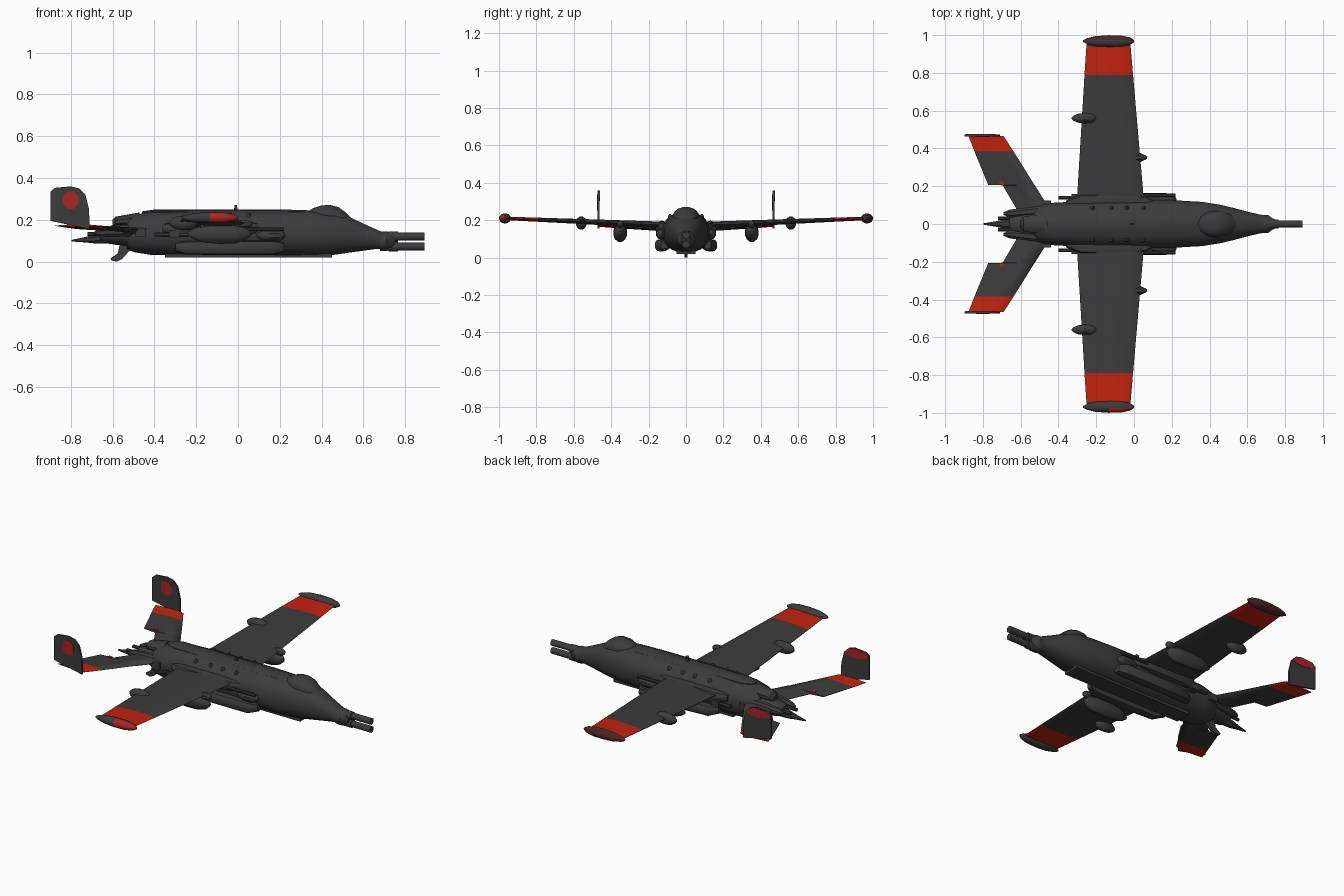
import bpy, bmesh, math
from mathutils import Vector


def material(name, rgb):
    m = bpy.data.materials.new(name)
    m.diffuse_color = (*rgb, 1)
    return m


GREY = material("dark grey", (0.045, 0.045, 0.045))
RED = material("bright red", (0.54, 0.016, 0.005))
DULL = material("dull red", (0.40, 0.018, 0.016))
MAROON = material("maroon", (0.075, 0.016, 0.016))


def finish(name, bm, mats=(GREY,), rule=None, angle=35):
    bmesh.ops.recalc_face_normals(bm, faces=bm.faces[:])
    if rule:
        for f in bm.faces:
            f.material_index = rule(f.calc_center_median())
    me = bpy.data.meshes.new(name)
    bm.to_mesh(me)
    bm.free()
    for m in mats:
        me.materials.append(m)
    me.shade_smooth()
    me.set_sharp_from_angle(angle=math.radians(angle))
    ob = bpy.data.objects.new(name, me)
    bpy.context.collection.objects.link(ob)
    return ob


def skin(name, rings, **kw):
    """Joins matching rings of points and caps both ends."""
    bm = bmesh.new()
    vs = [[bm.verts.new(p) for p in r] for r in rings]
    n = len(vs[0])
    for a, b in zip(vs, vs[1:]):
        for i in range(n):
            j = (i + 1) % n
            bm.faces.new((a[i], a[j], b[j], b[i]))
    bm.faces.new(vs[0])
    bm.faces.new(vs[-1])
    return finish(name, bm, **kw)


def loft(name, secs, n=16, power=1.0, **kw):
    """Rounded body along x; sections are (x, y, z, half width, half height)."""
    def c(v):
        return math.copysign(abs(v) ** power, v)
    rings = [[(x, y + ry * c(math.cos(t)), z + rz * c(math.sin(t)))
              for t in (2 * math.pi * (i + 0.5) / n for i in range(n))]
             for x, y, z, ry, rz in secs]
    return skin(name, rings, **kw)


def pod(name, x0, x1, y, z, ry, rz, n=12, **kw):
    """Streamlined pod with blunt nose at x1."""
    prof = [(0, .15), (.08, .5), (.25, .85), (.5, 1), (.75, .95), (.92, .65), (1, .2)]
    return loft(name, [(x0 + (x1 - x0) * t, y, z, ry * r, rz * r) for t, r in prof], n, **kw)


def tube(name, x0, x1, y, z, r, n=10):
    return loft(name, [(x0, y, z, r, r), (x1, y, z, r, r)], n)


def surface(name, secs, s, **kw):
    """Aerofoil surface; sections are (y, leading x, trailing x, z, thickness)."""
    prof = [(0, 0), (.06, .3), (.25, .5), (.55, .42), (1, .06),
            (1, -.06), (.55, -.42), (.25, -.5), (.06, -.3)]
    rings = [[(le + (te - le) * u, s * y, z + t * w) for u, w in prof]
             for y, le, te, z, t in secs]
    return skin(name, rings, **kw)


def plate(name, pts, y, thick, mat=GREY):
    """Flat xz outline extruded across y."""
    return skin(name, [[(x, y + d, z) for x, z in pts] for d in (-thick / 2, thick / 2)],
                mats=(mat,))


def box(name, x0, x1, y0, y1, z0, z1):
    return skin(name, [[(x, y0, z0), (x, y1, z0), (x, y1, z1), (x, y0, z1)] for x in (x0, x1)])


# Fuselage: x, half width, bottom, top
body = [(-.53, .075, .06, .195), (-.50, .10, .045, .222), (-.42, .114, .032, .24),
        (-.2, .124, .028, .246), (0, .127, .026, .245), (.2, .127, .026, .245),
        (.36, .118, .026, .244), (.46, .102, .032, .238), (.53, .085, .042, .215),
        (.60, .066, .052, .182), (.66, .052, .06, .155), (.70, .045, .062, .138)]
loft("fuselage", [(x, 0, (b + t) / 2, w, (t - b) / 2) for x, w, b, t in body], 24, .88)
loft("dorsal_ridge", [(x, 0, .235, w, h) for x, w, h in
     [(-.46, .02, .005), (-.40, .05, .014), (0, .05, .014), (.3, .05, .013), (.36, .02, .008)]], 10)

# Cockpit dome
loft("canopy", [(.33, 0, .225, .02, .012), (.36, 0, .222, .05, .035), (.40, 0, .22, .068, .05),
                (.44, 0, .218, .072, .054), (.48, 0, .212, .064, .05),
                (.515, 0, .20, .05, .036), (.54, 0, .19, .03, .02)], 16)

# Nose gun mount and stacked barrels
loft("gun_mount", [(.68, 0, .098, .05, .047), (.71, 0, .098, .05, .047),
                   (.725, 0, .097, .036, .043), (.75, 0, .096, .022, .042)], 14)
for nm, z in (("upper", .12), ("lower", .072)):
    tube(nm + "_gun_barrel", .70, .892, 0, z, .019, 12)
    tube(nm + "_gun_collar", .72, .765, 0, z, .024, 12)

# Rear engine, tail spike and ventral fin
loft("rear_engine", [(-.50, 0, .13, .085, .06), (-.58, 0, .13, .066, .05),
                     (-.64, 0, .125, .05, .036), (-.66, 0, .125, .035, .026)], 14)
loft("tail_spike", [(-.62, 0, .115, .03, .03), (-.69, 0, .108, .026, .022),
                    (-.73, 0, .105, .016, .014), (-.797, 0, .10, .004, .004)], 8)
plate("ventral_fin", [(-.50, .075), (-.53, .04), (-.555, .012), (-.58, .0), (-.605, .005),
                      (-.61, .015), (-.575, .04), (-.565, .085)], 0, .018)
loft("dorsal_intake", [(-.60, 0, .18, .02, .02), (-.585, 0, .19, .04, .025),
                       (-.53, 0, .195, .05, .03), (-.47, 0, .205, .05, .03)], 10)
plate("antenna", [(-.02, .24), (-.016, .27), (-.006, .27), (0, .24)], 0, .012)
box("belly_keel", -.35, .45, -.05, .05, .02, .04)

FIN = [(-.897, .195), (-.897, .335), (-.875, .353), (-.80, .36), (-.76, .35),
       (-.73, .32), (-.712, .25), (-.71, .155)]
FIN_TOP = [(-.893, .325), (-.893, .335), (-.875, .352), (-.80, .358), (-.76, .349),
           (-.734, .322), (-.76, .31), (-.81, .303), (-.86, .312)]
DISC = [(-.80 + .039 * math.cos(a), .294 + .046 * math.sin(a))
        for a in (math.pi * (i + .5) / 4 for i in range(8))]

for s, side in ((1, "left"), (-1, "right")):
    # Main wing with red band
    surface(side + "_wing", [(.04, .055, -.305, .172, .036), (.13, .052, -.302, .175, .036),
                             (.79, -.005, -.262, .203, .022), (.94, -.018, -.252, .209, .019),
                             (.965, -.02, -.25, .21, .018)], s, mats=(GREY, RED),
            rule=lambda c: int(.79 < abs(c.y) < .94))
    # Wingtip pod, painted differently on each side
    if s > 0:
        paint = lambda c: int(c.y > .97)
    else:
        paint = lambda c: 2 * int(c.y < -.97 and c.x > -.11)
    pod(side + "_wingtip_pod", -.27, .0, s * .968, .21, .032, .027, 16,
        mats=(GREY, MAROON, DULL), rule=paint)

    # Underwing pods
    pod(side + "_outer_pod", -.33, -.195, s * .56, .185, .029, .036)
    pod(side + "_inner_pod", -.24, .06, s * .352, .133, .038, .05)
    box(side + "_pod_pylon", -.18, .0, s * .335, s * .37, .15, .185)
    pod(side + "_leading_edge_light", -.02, .068, s * .352, .178, .02, .022, 8)

    # Swept tailplane with stepped trailing edge
    surface(side + "_tailplane", [(.04, -.42, -.58, .15, .03), (.085, -.45, -.625, .151, .026),
                                  (.205, -.525, -.695, .157, .02), (.207, -.527, -.772, .157, .02),
                                  (.385, -.638, -.845, .167, .016), (.465, -.69, -.876, .172, .014)],
            s, mats=(GREY, RED), rule=lambda c: int(abs(c.y) > .386))
    box(side + "_tail_marker", -.712, -.692, s * .208, s * .226, .154, .168).data.materials[0] = RED
    plate(side + "_tail_fin", FIN, s * .468, .011)
    plate(side + "_fin_disc", DISC, s * .468 - .006, .003, DULL)
    plate(side + "_fin_top_patch", FIN_TOP, s * .468 + .006, .003, DULL)

    # Tail root fairing and exhausts
    loft(side + "_tail_fairing", [(-.69, s * .055, .135, .008, .008), (-.66, s * .055, .138, .022, .02),
                                  (-.55, s * .065, .145, .03, .03), (-.45, s * .08, .15, .03, .03)], 8)
    tube(side + "_exhaust_pipe", -.72, -.54, s * .03, .132, .01, 8)

    # Side fairings
    loft(side + "_lower_fairing", [(-.30, s * .10, .07, .02, .02), (-.25, s * .125, .066, .033, .032),
                                   (-.1, s * .132, .066, .034, .034), (.17, s * .132, .066, .034, .034),
                                   (.22, s * .115, .068, .02, .022)], 10, .7)
    loft(side + "_wing_root_fairing", [(-.36, s * .10, .16, .025, .02), (-.28, s * .125, .16, .035, .035),
                                       (-.05, s * .13, .16, .035, .038), (.06, s * .12, .16, .03, .03),
                                       (.11, s * .10, .16, .02, .02)], 10, .8)
    pod(side + "_side_turret", .09, .225, s * .128, .125, .033, .03, 10)
    tube(side + "_side_gun", .03, .22, s * .152, .155, .009, 8)
    tube(side + "_rear_side_gun", -.40, -.24, s * .14, .13, .01, 8)
    box(side + "_side_gun_mount", -.33, -.28, s * .11, s * .16, .115, .15)
    box(side + "_rear_bracket", -.49, -.44, s * .09, s * .125, .12, .16)

    # Small roof bumps
    for i, x in enumerate((-.22, -.12, -.04, .05)):
        pod(f"{side}_roof_bump_{i}", x - .012, x + .012, s * .085, .218, .012, .016, 8)
